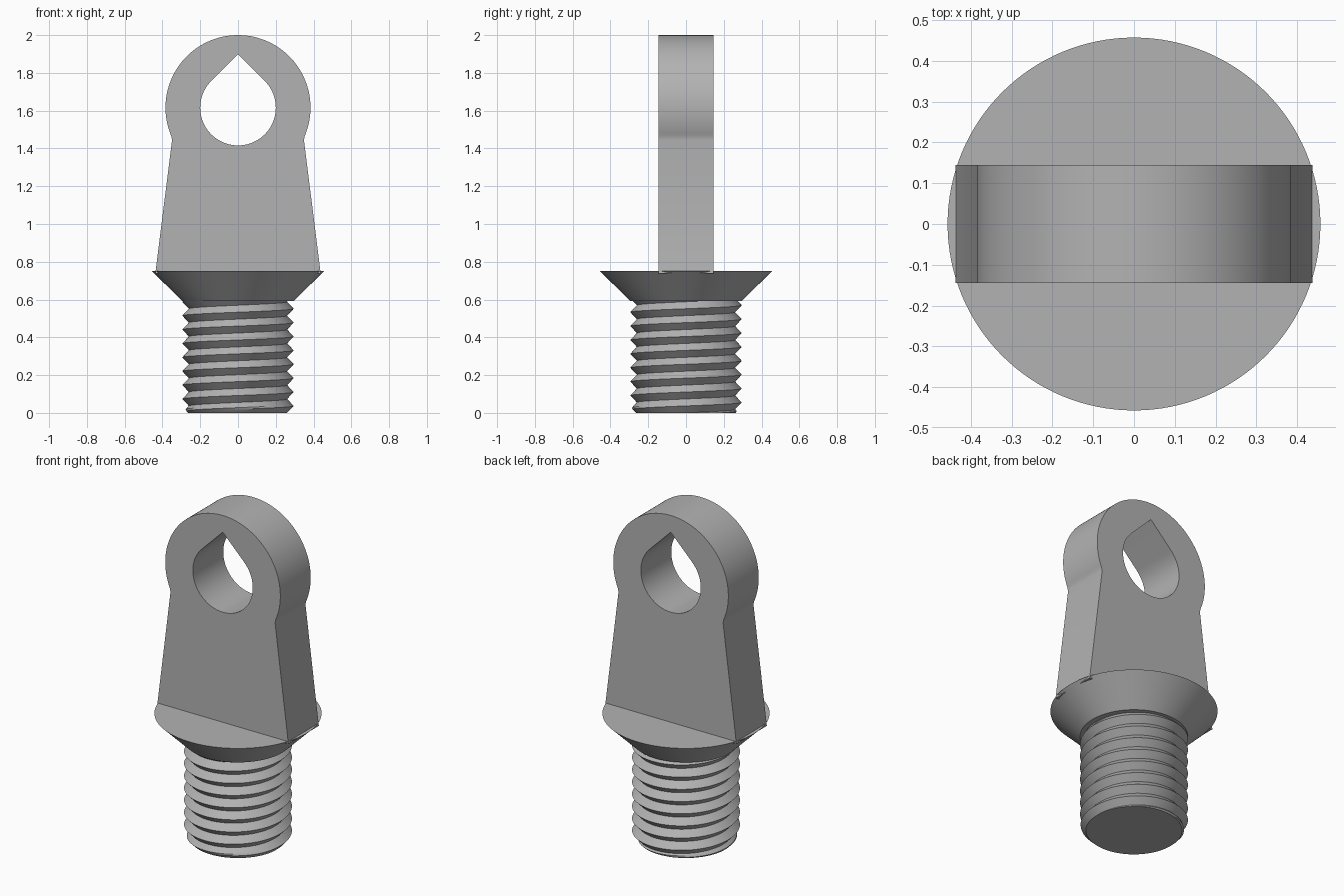
import bpy, bmesh
from math import sin, cos, pi, radians, sqrt

cube = bpy.data.objects.get("Cube")
if cube:
    bpy.data.objects.remove(cube, do_unlink=True)

grey = bpy.data.materials.new("plain grey")
grey.use_nodes = True
colour = (0.45, 0.45, 0.45, 1)
grey.diffuse_color = colour
grey.node_tree.nodes["Principled BSDF"].inputs["Base Color"].default_value = colour


def finish(obj, angle=30):
    obj.data.materials.clear()
    obj.data.materials.append(grey)
    bpy.ops.object.select_all(action='DESELECT')
    obj.select_set(True)
    bpy.context.view_layer.objects.active = obj
    bpy.ops.object.shade_smooth_by_angle(angle=radians(angle))


def mesh_object(name, bm):
    bmesh.ops.remove_doubles(bm, verts=bm.verts, dist=0.0001)
    bmesh.ops.dissolve_degenerate(bm, edges=bm.edges, dist=0.0001)
    bmesh.ops.recalc_face_normals(bm, faces=bm.faces)
    mesh = bpy.data.meshes.new(name)
    bm.to_mesh(mesh)
    bm.free()
    obj = bpy.data.objects.new(name, mesh)
    bpy.context.collection.objects.link(obj)
    return obj


def arc(radius, start, end, steps, z):
    angles = [radians(start + (end - start) * i / steps) for i in range(steps + 1)]
    return [(radius * cos(a), z + radius * sin(a)) for a in angles]


# Eye plate: tapered tab with a round head and a teardrop hole
EYE_Z, HOLE = 1.616, 0.2
outline = [(-0.438, 0.737), (0.438, 0.737), (0.349, 1.445)]
outline += arc(0.384, -23, 203, 90, EYE_Z) + [(-0.349, 1.445)]
teardrop = arc(HOLE, 135, 405, 72, EYE_Z) + [(0, EYE_Z + HOLE * sqrt(2))]
curve = bpy.data.curves.new("eye_plate_profile", 'CURVE')
curve.dimensions = '2D'
curve.fill_mode = 'BOTH'
curve.extrude = 0.145
for points in (outline, teardrop):
    spline = curve.splines.new('POLY')
    spline.points.add(len(points) - 1)
    spline.use_cyclic_u = True
    for p, (x, z) in zip(spline.points, points):
        p.co = (x, z, 0, 1)
profile = bpy.data.objects.new("eye_plate_profile", curve)
bpy.context.collection.objects.link(profile)
bpy.context.view_layer.update()
bm = bmesh.new()
bm.from_mesh(profile.to_mesh())
profile.to_mesh_clear()
bpy.data.objects.remove(profile, do_unlink=True)
for v in bm.verts:
    v.co = (v.co.x, -v.co.z, v.co.y)
finish(mesh_object("eye_plate", bm), 20)

# Flared collar
bm = bmesh.new()
bmesh.ops.create_cone(bm, cap_ends=True, segments=128, radius1=0.295,
                      radius2=0.457, depth=0.16)
bmesh.ops.translate(bm, verts=bm.verts, vec=(0, 0, 0.672))
finish(mesh_object("collar", bm))

# Threaded shank: a helical ridge with a chamfered foot
PITCH, CREST, DEPTH, TOP = 0.0735, 0.295, 0.035, 0.6
SEGMENTS, ROWS, FIRST_CREST = 96, 8, 0.037


def thread_radius(z, turn):
    phase = ((z - FIRST_CREST) / PITCH - turn) % 1
    radius = CREST - DEPTH * min(1, 2 * min(phase, 1 - phase))
    return min(radius, 0.263 + z)


def thread_point(row, seg):
    turn = seg / SEGMENTS
    z = FIRST_CREST + PITCH * (turn + row / ROWS)
    z = max(0, min(TOP, z))
    r = thread_radius(z, turn)
    return (r * cos(2 * pi * turn), r * sin(2 * pi * turn), z)


bm = bmesh.new()
rows = range(-2 * ROWS, 9 * ROWS)
grid = [[bm.verts.new(thread_point(r, s)) for s in range(SEGMENTS + 1)] for r in rows]
for low, high in zip(grid, grid[1:]):
    for s in range(SEGMENTS):
        quad = (low[s], low[s + 1], high[s + 1], high[s])
        if max(v.co.z for v in quad) - min(v.co.z for v in quad) > 0.0001:
            bm.faces.new(quad)
bmesh.ops.remove_doubles(bm, verts=bm.verts, dist=0.0001)
bmesh.ops.delete(bm, geom=[v for v in bm.verts if not v.link_faces], context='VERTS')
bmesh.ops.holes_fill(bm, edges=[e for e in bm.edges if e.is_boundary], sides=0)
finish(mesh_object("threaded_shank", bm))
